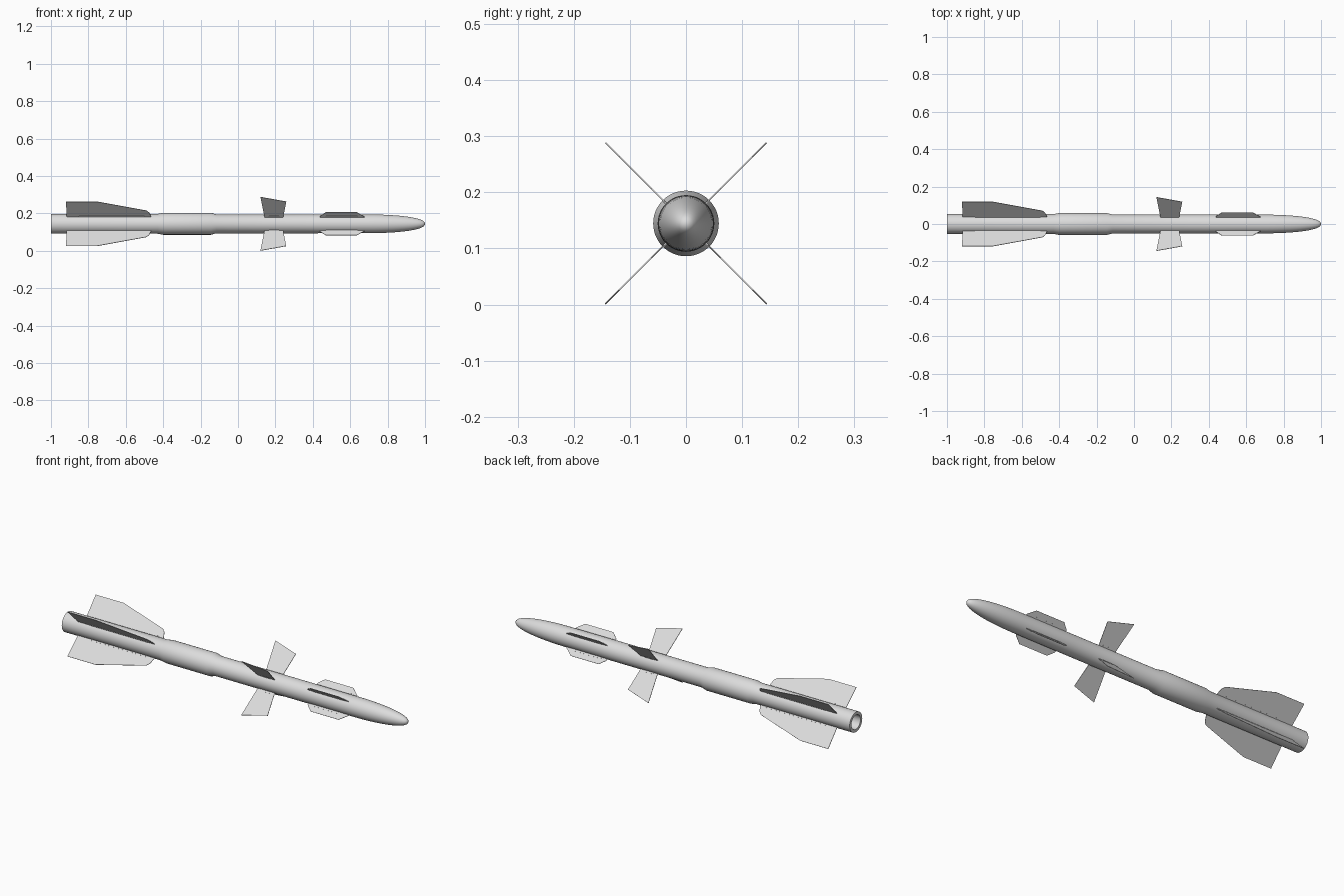
import bpy, bmesh, math
from mathutils import Matrix

if "Cube" in bpy.data.objects:
    bpy.data.objects.remove(bpy.data.objects["Cube"], do_unlink=True)

AXIS_Z = 0.1445
SIDES = 48

grey = bpy.data.materials.new("light_grey")
grey.diffuse_color = (0.72, 0.72, 0.72, 1)
grey.use_nodes = True
grey.node_tree.nodes["Principled BSDF"].inputs["Base Color"].default_value = (0.72, 0.72, 0.72, 1)


def finish(bm, name, smooth=False):
    bmesh.ops.recalc_face_normals(bm, faces=bm.faces)
    mesh = bpy.data.meshes.new(name)
    bm.to_mesh(mesh)
    bm.free()
    mesh.materials.append(grey)
    obj = bpy.data.objects.new(name, mesh)
    bpy.context.collection.objects.link(obj)
    obj.location.z = AXIS_Z
    if smooth:
        bpy.ops.object.select_all(action="DESELECT")
        obj.select_set(True)
        bpy.context.view_layer.objects.active = obj
        bpy.ops.object.shade_smooth_by_angle(angle=math.radians(35))
    return obj


def lathe(name, profile):
    """Spin (x, radius) points around the long axis."""
    bm = bmesh.new()
    verts = [bm.verts.new((x, 0, r)) for x, r in profile]
    edges = [bm.edges.new(pair) for pair in zip(verts, verts[1:])]
    bmesh.ops.spin(bm, geom=verts + edges, cent=(0, 0, 0), axis=(1, 0, 0),
                   angle=math.tau, steps=SIDES)
    bmesh.ops.remove_doubles(bm, verts=bm.verts, dist=1e-5)
    return finish(bm, name, True)


def plate(name, outline, thickness, angle):
    """Extrude an (x, radius) outline and turn it around the long axis."""
    bm = bmesh.new()
    face = bm.faces.new([bm.verts.new((x, -thickness / 2, r)) for x, r in outline])
    new = bmesh.ops.extrude_face_region(bm, geom=[face])["geom"]
    bmesh.ops.translate(bm, vec=(0, thickness, 0),
                        verts=[v for v in new if isinstance(v, bmesh.types.BMVert)])
    bmesh.ops.rotate(bm, verts=bm.verts, matrix=Matrix.Rotation(angle, 3, "X"))
    return finish(bm, name)


# Body with hollow nozzle, thicker motor sleeve and rounded ogive nose
nose = [(0.70 + 0.30 * math.sin(t), 0.05 * math.cos(t) ** 0.85)
        for t in (math.pi / 2 * i / 14 for i in range(14))]
lathe("body", [(-0.93, 0), (-0.93, 0.036), (-1, 0.038), (-1, 0.053), (-0.43, 0.053),
               (-0.40, 0.0585), (-0.145, 0.0585), (-0.115, 0.0505), (0.40, 0.0505)]
      + nose + [(1, 0)])

# Three sets of four fins in an X layout, each with a slim root rail
fins = {
    "tail_fin": [(-0.915, 0.04), (-0.92, 0.168), (-0.755, 0.168), (-0.49, 0.1), (-0.475, 0.085), (-0.46, 0.04)],
    "control_fin": [(0.143, 0.04), (0.12, 0.203), (0.258, 0.168), (0.24, 0.04)],
    "front_fin": [(0.435, 0.04), (0.44, 0.06), (0.47, 0.087), (0.635, 0.087), (0.675, 0.055), (0.675, 0.04)],
}
rails = {"tail_fin": (-0.85, -0.50), "control_fin": (0.165, 0.22), "front_fin": (0.47, 0.64)}
corners = {"upper_left": 45, "lower_left": 135, "lower_right": 225, "upper_right": 315}
for kind, outline in fins.items():
    a, b = rails[kind]
    for corner, degrees in corners.items():
        angle = math.radians(degrees)
        plate(f"{kind}_{corner}", outline, 0.0025, angle)
        plate(f"{kind}_rail_{corner}", [(a, 0.04), (a, 0.059), (b, 0.059), (b, 0.04)], 0.0045, angle)
